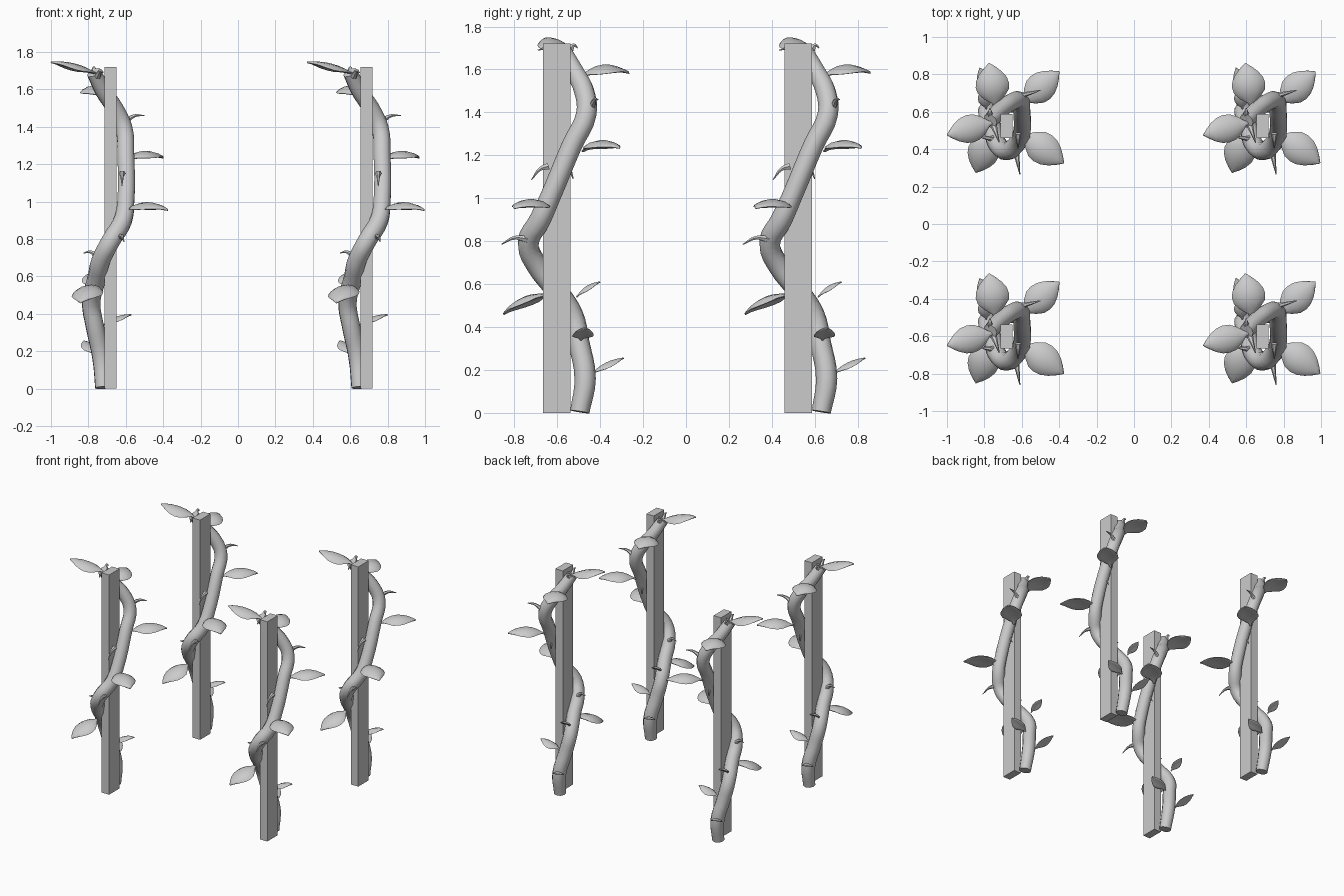
import bpy, bmesh, math
from mathutils import Vector

if "Cube" in bpy.data.objects:
    bpy.data.objects.remove(bpy.data.objects["Cube"])

parts = []  # parts of the front-left post, copied to the other corners later


def finish(ob, angle=40):
    bpy.ops.object.select_all(action='DESELECT')
    ob.select_set(True)
    bpy.context.view_layer.objects.active = ob
    if ob.type == 'CURVE':
        bpy.ops.object.convert(target='MESH')
        ob = bpy.context.view_layer.objects.active
    bpy.ops.object.shade_smooth_by_angle(angle=math.radians(angle))
    parts.append(ob)


def tube(name, pts, depth, sides=3, res=4):
    """Round stem through (x, y, z, radius factor) points."""
    cu = bpy.data.curves.new(name, 'CURVE')
    cu.dimensions = '3D'
    cu.bevel_depth = depth
    cu.bevel_resolution = sides
    cu.resolution_u = res
    cu.use_fill_caps = True
    sp = cu.splines.new('BEZIER')
    sp.bezier_points.add(len(pts) - 1)
    for bp, p in zip(sp.bezier_points, pts):
        bp.co = p[:3]
        bp.radius = p[3]
        bp.handle_left_type = bp.handle_right_type = 'AUTO'
    ob = bpy.data.objects.new(name, cu)
    bpy.context.collection.objects.link(ob)
    finish(ob)


def leaf(name, base, tip, width, arch=0.02):
    """Thick ovate leaf, arched along its length and drooping at the sides."""
    base, tip = Vector(base), Vector(tip)
    axis = tip - base
    side = axis.cross(Vector((0, 0, 1))).normalized()
    up = side.cross(axis).normalized()
    profile = [(0, .1), (.1, .2), (.22, .62), (.36, .93), (.5, 1),
               (.64, .92), (.78, .68), (.9, .36), (1, .03)]
    n = 12
    bm = bmesh.new()
    rings = []
    for t, w in profile:
        c = base + axis * t + up * arch * math.sin(math.pi * t)
        ring = []
        for i in range(n):
            a = 2 * math.pi * i / n
            u = math.cos(a) * w
            h = math.sin(a) * (0.07 * width + 0.003) * (0.35 + 0.65 * w) - 0.15 * width * u * u
            ring.append(bm.verts.new(c + side * u * width / 2 + up * h))
        rings.append(ring)
    for r0, r1 in zip(rings, rings[1:]):
        for i in range(n):
            j = (i + 1) % n
            bm.faces.new((r0[i], r0[j], r1[j], r1[i]))
    bm.faces.new(rings[0])
    bm.faces.new(rings[-1])
    bmesh.ops.recalc_face_normals(bm, faces=bm.faces)
    me = bpy.data.meshes.new(name)
    bm.to_mesh(me)
    bm.free()
    ob = bpy.data.objects.new(name, me)
    bpy.context.collection.objects.link(ob)
    finish(ob, 60)


# rectangular post
bpy.ops.mesh.primitive_cube_add(size=1, location=(-0.682, -0.602, 0.86))
post = bpy.context.object
post.name = "post"
post.scale = (0.064, 0.128, 1.72)
bpy.ops.object.transform_apply(location=False, rotation=False, scale=True)
parts.append(post)

# vine winding round the post
tube("vine", [
    (-.72, -.495, .005, .9), (-.73, -.47, .16, 1), (-.765, -.50, .33, 1),
    (-.785, -.53, .46, 1), (-.755, -.62, .59, 1), (-.735, -.69, .68, 1),
    (-.68, -.735, .79, 1), (-.615, -.68, .90, 1), (-.60, -.635, 1.0, .95),
    (-.60, -.53, 1.25, .95), (-.61, -.465, 1.39, .95), (-.66, -.475, 1.50, .95),
    (-.72, -.52, 1.59, .9), (-.77, -.575, 1.69, .8)], 0.05)

# big leaves, bottom to top
leaf("leaf_low_front", (-.765, -.63, .55), (-.845, -.85, .46), .17, .025)
leaf("leaf_mid_front", (-.60, -.64, .95), (-.375, -.80, .955), .17, .03)
leaf("leaf_mid_back", (-.60, -.48, 1.22), (-.40, -.31, 1.235), .16, .03)
leaf("leaf_high_back", (-.74, -.50, 1.56), (-.775, -.265, 1.585), .18, .035)
leaf("leaf_top", (-.75, -.58, 1.68), (-1.0, -.65, 1.745), .15, .012)

# small leaves near the foot
leaf("small_leaf_foot", (-.765, -.44, .18), (-.825, -.29, .255), .085, .01)
leaf("small_leaf_side", (-.72, -.49, .34), (-.57, -.47, .395), .10, .008)
leaf("small_leaf_back", (-.79, -.51, .54), (-.805, -.40, .61), .075, .01)

# curled thorny shoots: root and tip
shoots = [((-.61, -.44, 1.42), (-.50, -.41, 1.46)),
          ((-.62, -.64, 1.15), (-.62, -.72, 1.085)),
          ((-.60, -.57, 1.15), (-.62, -.525, 1.09)),
          ((-.63, -.74, .81), (-.61, -.86, .785)),
          ((-.75, -.67, .70), (-.825, -.66, .725)),
          ((-.77, -.54, 1.69), (-.77, -.505, 1.70)),
          ((-.75, -.60, 1.67), (-.72, -.69, 1.69))]
for root, tip in shoots:
    a, b = Vector(root), Vector(tip)
    m = (a + b) / 2 + Vector((0, 0, .018))
    tube("shoot", [(*a, 1.5), (*m, .8), (*b, .2)], 0.012, 1, 4)

# repeat the planted post at the other three corners
for dx, dy in ((1.37, 0), (0, 1.125), (1.37, 1.125)):
    for ob in parts:
        c = ob.copy()
        c.location += Vector((dx, dy, 0))
        bpy.context.collection.objects.link(c)
